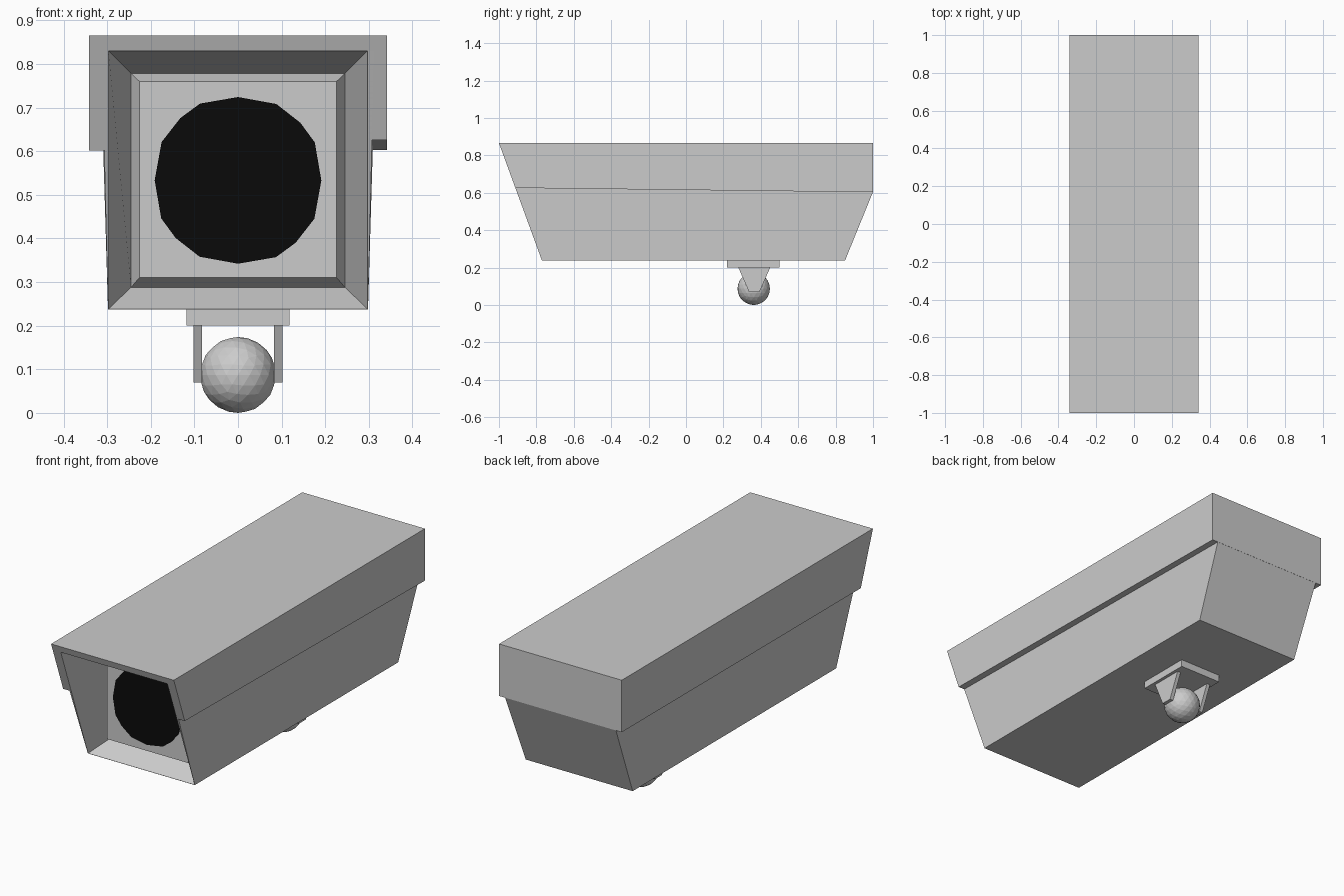
import bpy, bmesh
from mathutils import Matrix

if "Cube" in bpy.data.objects:
    bpy.data.objects.remove(bpy.data.objects["Cube"])


def finish(name, bm):
    bmesh.ops.recalc_face_normals(bm, faces=bm.faces)
    me = bpy.data.meshes.new(name)
    bm.to_mesh(me)
    bm.free()
    ob = bpy.data.objects.new(name, me)
    bpy.context.collection.objects.link(ob)
    return ob


def loft(name, loops):
    """Bridge loops of equal length and cap both ends."""
    bm = bmesh.new()
    rings = [[bm.verts.new(p) for p in loop] for loop in loops]
    for a, b in zip(rings, rings[1:]):
        for i in range(len(a)):
            j = (i + 1) % len(a)
            bm.faces.new((a[i], a[j], b[j], b[i]))
    bm.faces.new(rings[0])
    bm.faces.new(rings[-1])
    return finish(name, bm)


def side_profile(name, x0, x1, yz):
    """Extrude a side-view outline across x."""
    return loft(name, [[(x, y, z) for y, z in yz] for x in (x0, x1)])


def front_y(z):
    """Slanted front plane shared by body and hood."""
    return -0.77 - (z - 0.237) * 0.366


def front_loop(xb, xt, zb, zt, yb, yt):
    return [(-xb, yb, zb), (xb, yb, zb), (xt, yt, zt), (-xt, yt, zt)]


TOP, LIP, LOW = 0.865, 0.83, 0.237

# lower housing with recessed front and raised bevelled lens panel
loft("housing", [
    front_loop(0.298, 0.309, LOW, 0.605, 0.85, 1.0),
    front_loop(0.298, 0.312, LOW, LIP, front_y(LOW), front_y(LIP)),
    front_loop(0.297, 0.297, LOW + 0.001, LIP, front_y(LOW), front_y(LIP)),
    front_loop(0.245, 0.245, 0.288, 0.778, -0.68, -0.68),
    front_loop(0.226, 0.226, 0.31, 0.76, -0.72, -0.72),
])

# sun hood: roof, side skirts, back skirt
side_profile("hood_roof", -0.342, 0.342,
             [(front_y(LIP), LIP), (front_y(TOP), TOP), (1, TOP), (1, LIP)])
for side, s, zf in (("left", -1, 0.602), ("right", 1, 0.626)):
    side_profile("hood_skirt_" + side, s * 0.299, s * 0.342,
                 [(front_y(zf), zf), (front_y(LIP), LIP), (1, LIP), (1, 0.603)])
side_profile("hood_back", -0.299, 0.299,
             [(0.96, 0.603), (0.96, LIP), (1, LIP), (1, 0.603)])

# black sixteen-sided lens
quarter = [(0, 0.191), (0.088, 0.175), (0.143, 0.132), (0.176, 0.087)]
outline = []
for c, s in ((1, 0), (0, -1), (-1, 0), (0, 1)):
    for x, z in quarter:
        outline.append((x * c - z * s, x * s + z * c))
outline = [(x, z + 0.533) for x, z in outline]
lens = loft("lens", [[(x, y, z) for x, z in outline] for y in (-0.724, -0.715)])
black = bpy.data.materials.new("black_glass")
black.diffuse_color = (0.003, 0.003, 0.003, 1)
black.use_nodes = True
black.node_tree.nodes["Principled BSDF"].inputs["Base Color"].default_value = black.diffuse_color
lens.data.materials.append(black)

# mounting plate and two tapered arms
side_profile("mount_plate", -0.118, 0.118,
             [(0.22, 0.2), (0.22, LOW), (0.5, LOW), (0.5, 0.2)])
for side, s in (("left", -1), ("right", 1)):
    side_profile("mount_arm_" + side, s * 0.083, s * 0.102,
                 [(0.28, 0.2), (0.337, 0.07), (0.393, 0.07), (0.45, 0.2)])

# pivot ball
bm = bmesh.new()
bmesh.ops.create_icosphere(bm, subdivisions=3, radius=0.087,
                           matrix=Matrix.Translation((0, 0.362, 0.087)))
finish("pivot_ball", bm)
